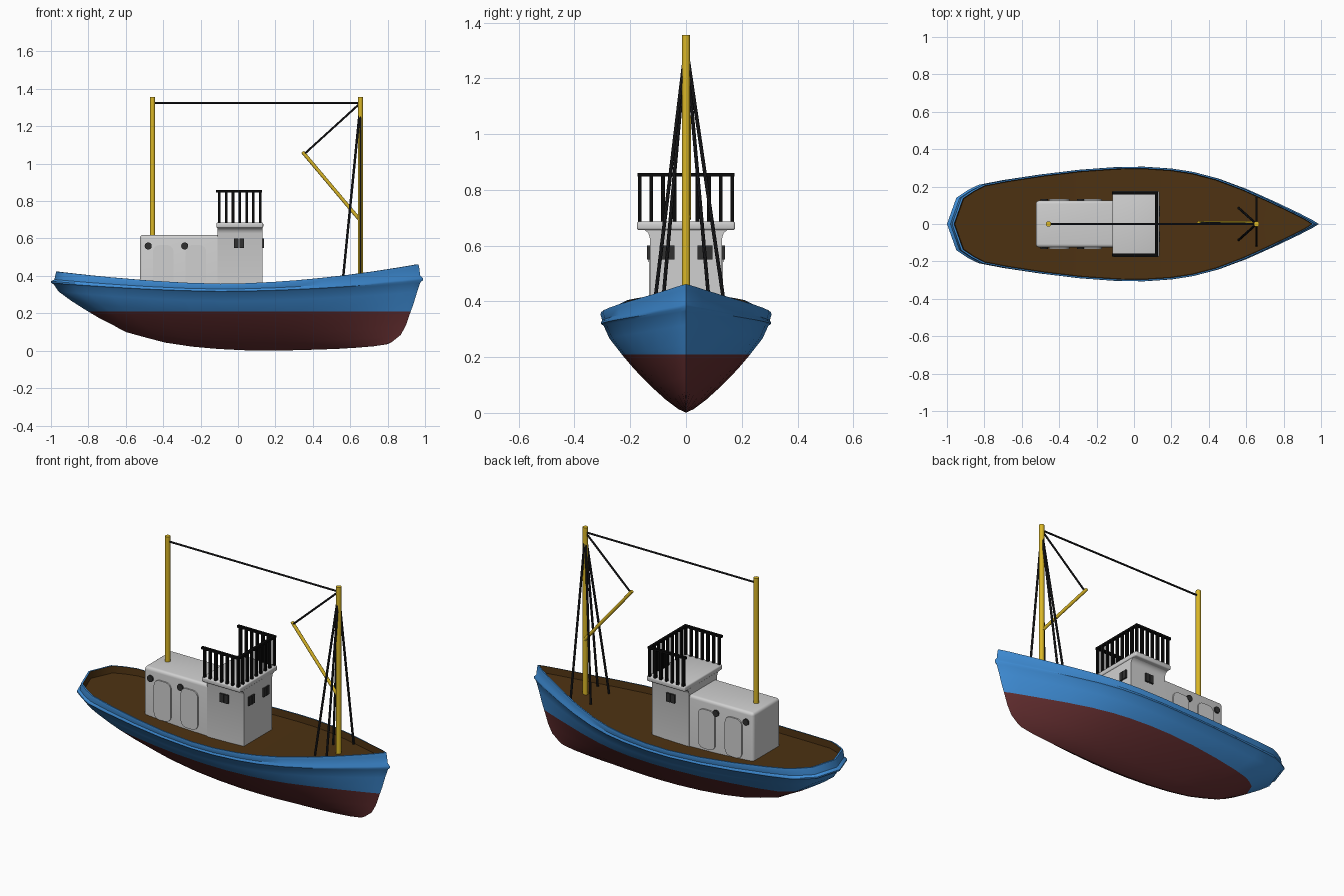
import bpy, bmesh, math
from mathutils import Vector, Matrix

if "Cube" in bpy.data.objects:
    bpy.data.objects.remove(bpy.data.objects["Cube"])


def mat(name, r, g, b):
    m = bpy.data.materials.new(name)
    m.diffuse_color = (r, g, b, 1)
    m.use_nodes = True
    m.node_tree.nodes["Principled BSDF"].inputs["Base Color"].default_value = m.diffuse_color
    return m


BLUE = mat("hull blue", .05, .27, .68)
RED = mat("bottom red", .13, .028, .03)
BROWN = mat("deck brown", .075, .032, .006)
GREY = mat("house grey", .63, .63, .63)
YELLOW = mat("mast yellow", .70, .47, .02)
BLACK = mat("railing black", .003, .003, .003)
ROPE = mat("rope charcoal", .016, .016, .018)
GLASS = mat("window charcoal", .03, .03, .03)


def finish(name, bm, *mats, angle=35):
    bmesh.ops.recalc_face_normals(bm, faces=bm.faces)
    me = bpy.data.meshes.new(name)
    bm.to_mesh(me)
    bm.free()
    ob = bpy.data.objects.new(name, me)
    bpy.context.collection.objects.link(ob)
    for m in mats:
        me.materials.append(m)
    bpy.ops.object.select_all(action='DESELECT')
    ob.select_set(True)
    bpy.context.view_layer.objects.active = ob
    bpy.ops.object.shade_smooth_by_angle(angle=math.radians(angle))
    return ob


def add_box(bm, lo, hi):
    lo, hi = Vector(lo), Vector(hi)
    r = bmesh.ops.create_cube(bm, size=1)
    for v in r['verts']:
        v.co = (lo + hi) / 2 + v.co * (hi - lo)
    return r['verts']


def add_rod(bm, a, b, r, sides=12):
    a, b = Vector(a), Vector(b)
    d = b - a
    m = Matrix.Translation((a + b) / 2) @ d.to_track_quat('Z', 'Y').to_matrix().to_4x4()
    bmesh.ops.create_cone(bm, cap_ends=True, segments=sides, radius1=r, radius2=r,
                          depth=d.length, matrix=m)


def prism(bm, pts, offset):
    f = bm.faces.new([bm.verts.new(p) for p in pts])
    r = bmesh.ops.extrude_face_region(bm, geom=[f])
    for v in r['geom']:
        if isinstance(v, bmesh.types.BMVert):
            v.co += Vector(offset)


def interp(x, table):
    for (x0, y0), (x1, y1) in zip(table, table[1:]):
        if x <= x1:
            return y0 + (y1 - y0) * (x - x0) / (x1 - x0)
    return table[-1][1]


# Hull: half outline swept through waterline rows
outline = [(-1, 0), (-.975, .07), (-.95, .14), (-.89, .18), (-.83, .21), (-.7, .235),
           (-.5, .265), (-.3, .289), (-.1, .303), (.05, .305), (.2, .295), (.32, .277),
           (.45, .243), (.6, .187), (.75, .12), (.88, .058), (.95, .022), (.985, 0)]
keel = [(-.6, .10), (-.4, .045), (-.2, .015), (0, .003), (.2, 0), (.5, .008),
        (.7, .02), (.8, .035)]


def sheer(x, low, stern, bow):
    if x < -.1:
        return low + stern * (min(1, (-.1 - x) / .9)) ** 1.6
    return low + bow * ((x + .1) / 1.085) ** 1.8


def rub(x):
    return sheer(x, .312, .043, .053)


def rim(x):
    return sheer(x, .358, .065, .104)


# lower rows: height fraction, stern x, bow x, breadth factor
lower = [(0, -.6, .80, 0), (.04, -.62, .825, .09), (.15, -.67, .87, .24), (.3, -.745, .897, .41),
         (.5, -.83, .92, .61), (.65, -.89, .938, .74), (.85, -.96, .958, .90), (1, -.985, .975, .97)]
# upper rows: fraction of bulwark, drop, stern x, bow x, breadth factor
upper = [(.12, 0, -1, .988, 1), (.24, 0, -1, .988, 1), (.38, 0, -.982, .974, .985),
         (.8, 0, -.975, .969, 1.005), (1, 0, -.972, .965, 1), (1, 0, -.962, .955, .975),
         (1, .04, -.958, .95, .965), (1, .04, -.958, .95, 0)]


def hull_rows():
    rows = []
    for t, xs, xb, g in lower:
        row = []
        for x, y in outline:
            u = (x + 1) / 1.985
            k = interp(-.6 + 1.4 * u, keel)
            row.append((xs + u * (xb - xs), y * g, k + t * (rub(x) - k)))
        rows.append(row)
    for f, drop, xs, xb, g in upper:
        rows.append([(xs + (x + 1) / 1.985 * (xb - xs), y * g,
                      rub(x) + f * (rim(x) - rub(x)) - drop) for x, y in outline])
    return rows


bm = bmesh.new()
rows = hull_rows()
inner_from = len(rows) - 3
for side in (1, -1):
    grid = [[bm.verts.new((x, y * side, z)) for x, y, z in row] for row in rows]
    for j in range(len(grid) - 1):
        for i in range(len(outline) - 1):
            f = bm.faces.new((grid[j][i], grid[j][i + 1], grid[j + 1][i + 1], grid[j + 1][i]))
            f.material_index = 2 if j >= inner_from else 0
bmesh.ops.remove_doubles(bm, verts=bm.verts, dist=.0005)
# Waterline cut, red below it
bmesh.ops.bisect_plane(bm, geom=bm.verts[:] + bm.edges[:] + bm.faces[:],
                       plane_co=(0, 0, .21), plane_no=(0, 0, 1))
for f in bm.faces:
    if f.calc_center_median().z < .21:
        f.material_index = 1
finish("hull", bm, BLUE, RED, BROWN, angle=40)

# Aft cabin with rounded roof edges
bm = bmesh.new()
add_box(bm, (-.525, -.125, .31), (-.10, .125, .62))
top = [e for e in bm.edges if all(v.co.z > .6 for v in e.verts)
       or all(v.co.x < -.5 for v in e.verts) and e.verts[0].co.y == e.verts[1].co.y]
bmesh.ops.bevel(bm, geom=top, offset=.018, segments=4, profile=.5, affect='EDGES')
finish("aft_cabin", bm, GREY)

# Wheelhouse with coved eaves
bm = bmesh.new()
half = [(.13, .30), (.13, .628), (.135, .645), (.148, .656), (.165, .66)]
prism(bm, [(-.11, y, z) for y, z in half] + [(-.11, -y, z) for y, z in reversed(half)], (.24, 0, 0))
finish("wheelhouse", bm, GREY)
bm = bmesh.new()
add_box(bm, (-.115, -.176, .656), (.135, .176, .686))
bmesh.ops.bevel(bm, geom=bm.edges[:], offset=.008, segments=3, profile=.5, affect='EDGES')
finish("wheelhouse_roof", bm, GREY)


# Doors, portholes and windows, on both sides
def rounded(cx, cz, w, h, r):
    pts = []
    for q, (sx, sz) in enumerate(((1, 1), (-1, 1), (-1, -1), (1, -1))):
        for k in range(5):
            a = math.pi / 2 * (q + k / 4)
            pts.append((cx + sx * (w / 2 - r) + r * math.cos(a), cz + sz * (h / 2 - r) + r * math.sin(a)))
    return pts


doors, ports, wins = bmesh.new(), bmesh.new(), bmesh.new()
for s in (1, -1):
    for x in (-.4, -.225):
        prism(doors, [(px, s * .124, pz) for px, pz in rounded(x, .45, .11, .23, .035)], (0, s * .009, 0))
    for x in (-.48, -.285):
        add_rod(ports, (x, s * .12, .56), (x, s * .134, .56), .019, 20)
    for d in (-.0145, .0145):
        add_box(wins, (d - .0125 + .005, s * .133 - .007, .55), (d + .0125 + .005, s * .133 + .007, .6))
        add_box(wins, (.126, s * .068 + d - .0125, .55), (.139, s * .068 + d + .0125, .6))
finish("cabin_doors", doors, GREY)
finish("portholes", ports, GLASS)
finish("wheelhouse_windows", wins, GLASS)

# Roof railing: three sides, open aft
bm = bmesh.new()
P = .007
for s in (1, -1):
    for i in range(7):
        x = -.1 + i * .0365
        add_box(bm, (x - P, s * .166 - P, .68), (x + P, s * .166 + P, .855))
    add_box(bm, (-.118, s * .166 - .008, .847), (.127, s * .166 + .008, .86))
for i in range(1, 8):
    y = -.166 + i * .0415
    add_box(bm, (.119 - P, y - P, .68), (.119 + P, y + P, .855))
add_box(bm, (.111, -.174, .847), (.127, .174, .86))
finish("roof_railing", bm, BLACK)

# Masts and boom
for name, x, z in (("aft_mast", -.457, .6), ("fore_mast", .655, .36)):
    bm = bmesh.new()
    add_rod(bm, (x, 0, z), (x, 0, 1.356), .0145, 20)
    finish(name, bm, YELLOW)
bm = bmesh.new()
add_rod(bm, (.655, .008, .695), (.345, .008, 1.063), .0095, 14)
finish("boom", bm, YELLOW)

# Rigging
bm = bmesh.new()
add_rod(bm, (-.457, 0, 1.325), (.655, 0, 1.325), .0055, 8)
add_rod(bm, (.355, .006, 1.052), (.655, 0, 1.325), .0055, 8)
for x, y in ((.655, .14), (.655, -.115), (.56, .085), (.56, -.085)):
    add_rod(bm, (x, y, .37), (.655, 0, 1.32), .0065, 8)
finish("rigging", bm, ROPE)
